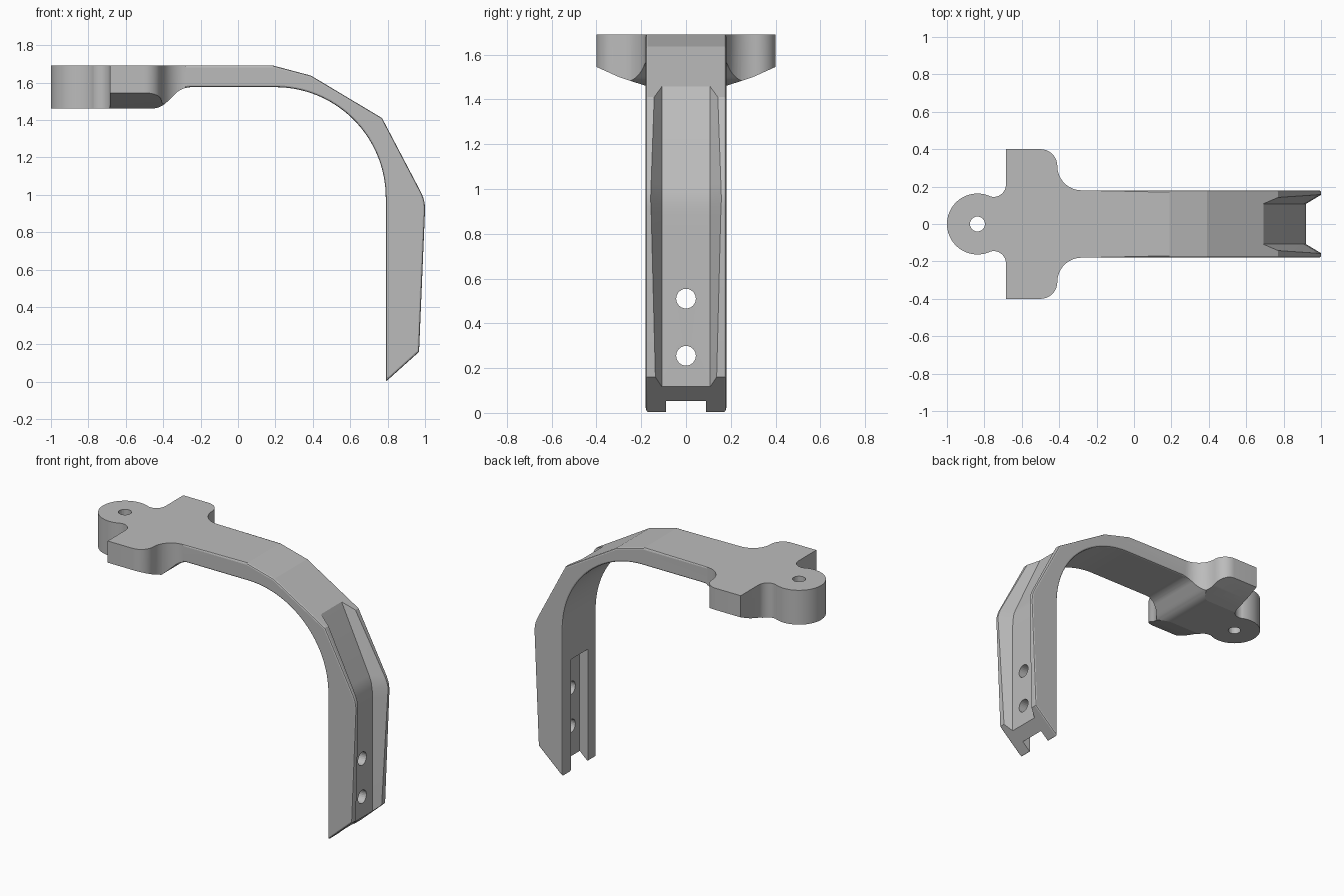
import bpy, bmesh, math
from mathutils import Vector

if "Cube" in bpy.data.objects:
    bpy.data.objects.remove(bpy.data.objects["Cube"])


def arc(cx, cy, r, a0, a1, n):
    """Points on a circular arc, angles in degrees."""
    return [(cx + r * math.cos(math.radians(a0 + (a1 - a0) * i / n)),
             cy + r * math.sin(math.radians(a0 + (a1 - a0) * i / n))) for i in range(n + 1)]


def loft(name, rings):
    """Closed solid through rings of 3D points."""
    bm = bmesh.new()
    rows = [[bm.verts.new(p) for p in ring] for ring in rings]
    n = len(rows[0])
    for a, b in zip(rows, rows[1:]):
        for i in range(n):
            bm.faces.new((a[i], a[(i + 1) % n], b[(i + 1) % n], b[i]))
    bm.faces.new(rows[0])
    bm.faces.new(rows[-1])
    bmesh.ops.recalc_face_normals(bm, faces=bm.faces)
    me = bpy.data.meshes.new(name)
    bm.to_mesh(me)
    bm.free()
    ob = bpy.data.objects.new(name, me)
    bpy.context.collection.objects.link(ob)
    return ob


def prism(name, pts, axis, lo, hi):
    """Extrude a 2D outline along the x, y or z axis."""
    place = {'x': lambda p, d: (d, p[0], p[1]),
             'y': lambda p, d: (p[0], d, p[1]),
             'z': lambda p, d: (p[0], p[1], d)}[axis]
    return loft(name, [[place(p, d) for p in pts] for d in (lo, hi)])


def boolean(target, tool, op='DIFFERENCE'):
    mod = target.modifiers.new('cut', 'BOOLEAN')
    mod.object, mod.operation, mod.solver = tool, op, 'EXACT'
    bpy.context.view_layer.objects.active = target
    bpy.ops.object.modifier_apply(modifier=mod.name)
    bpy.data.objects.remove(tool)


# Side profile: faceted outer back, round inner bend
side = [(-1.1, 1.69), (0.19, 1.69), (0.39, 1.637), (0.77, 1.41), (0.98, 1.01),
        (0.992, 0.98), (0.998, 0.955), (1.0, 0.92), (0.968, 0.16), (0.79, 0.0)]
side += arc(0.20, 0.985, 0.59, 0, 90, 32)
side += arc(-0.25, 1.455, 0.12, 90, 130, 6)
side += arc(-0.465, 1.58, 0.12, -45, -90, 6) + [(-1.1, 1.46)]
bracket = prism('bracket', side, 'y', -0.6, 0.6)

# Plan outline: round eye, neck, side wings, straight arm
half = [(1.1, 0.18)] + arc(-0.28, 0.31, 0.13, -90, -180, 12)[:-1]
half += arc(-0.50, 0.31, 0.09, 0, 90, 10) + [(-0.685, 0.40)]
half += arc(-0.75, 0.21, 0.065, 0, -110, 12)
half += arc(-0.837, 0.0, 0.163, 68, 180, 20)
plan = half + [(x, -y) for x, y in reversed(half[:-1])]
boolean(bracket, prism('plan_outline', plan, 'z', -0.5, 2.0), 'INTERSECT')

# Softened long edges of the arm
bm = bmesh.new()
bm.from_mesh(bracket.data)
bmesh.ops.dissolve_degenerate(bm, dist=1e-5, edges=bm.edges)
edges = [e for e in bm.edges if len(e.link_faces) == 2
         and all(abs(abs(v.co.y) - 0.18) < 1e-3 and v.co.x > -0.29 for v in e.verts)
         and e.calc_face_angle(0) > 1.0]
bmesh.ops.bevel(bm, geom=edges, offset=0.01, segments=2, profile=0.5, affect='EDGES')
bm.to_mesh(bracket.data)
bm.free()

# Sloping wing undersides
for s in (-1, 1):
    under = [(0.17, 1.457), (0.30, 1.50), (0.40, 1.545), (0.5, 1.59), (0.5, 1.3), (0.17, 1.3)]
    boolean(bracket, prism('wing_cutter', [(s * y, z) for y, z in under], 'x', -1.2, -0.2))

# Tapered channel down the outer face
floor = [(0.644, 1.56), (0.69, 1.46), (0.895, 1.02), (0.91, 0.98), (0.918, 0.93),
         (0.92, 0.88), (0.92, -0.1)]
deep, taper, w = 0.25, 0.6, 0.108
boolean(bracket, loft('channel_cutter', [
    [(x, -w, z), (x, w, z), (x + deep, w + taper * deep, z), (x + deep, -w - taper * deep, z)]
    for x, z in floor]))

# Slot up the inner face of the leg
boolean(bracket, prism('slot_cutter', [(0.7, -0.09), (0.85, -0.09), (0.85, 0.09), (0.7, 0.09)],
                       'z', -0.1, 0.75))

# Eye hole and two screw holes
boolean(bracket, prism('eye_cutter', arc(-0.837, 0, 0.04, 0, 345, 23), 'z', 1.2, 2.0))
for z in (0.255, 0.51):
    boolean(bracket, prism('screw_cutter', arc(0, z, 0.044, 0, 345, 23), 'x', 0.6, 1.2))

# Finish
grey = bpy.data.materials.new('grey')
grey.diffuse_color = (0.5, 0.5, 0.5, 1)
grey.use_nodes = True
grey.node_tree.nodes["Principled BSDF"].inputs["Base Color"].default_value = grey.diffuse_color
bracket.data.materials.clear()
bracket.data.materials.append(grey)
for p in bracket.data.polygons:
    p.material_index = 0
bpy.ops.object.select_all(action='DESELECT')
bracket.select_set(True)
bpy.context.view_layer.objects.active = bracket
bpy.ops.object.shade_smooth_by_angle(angle=math.radians(13))
